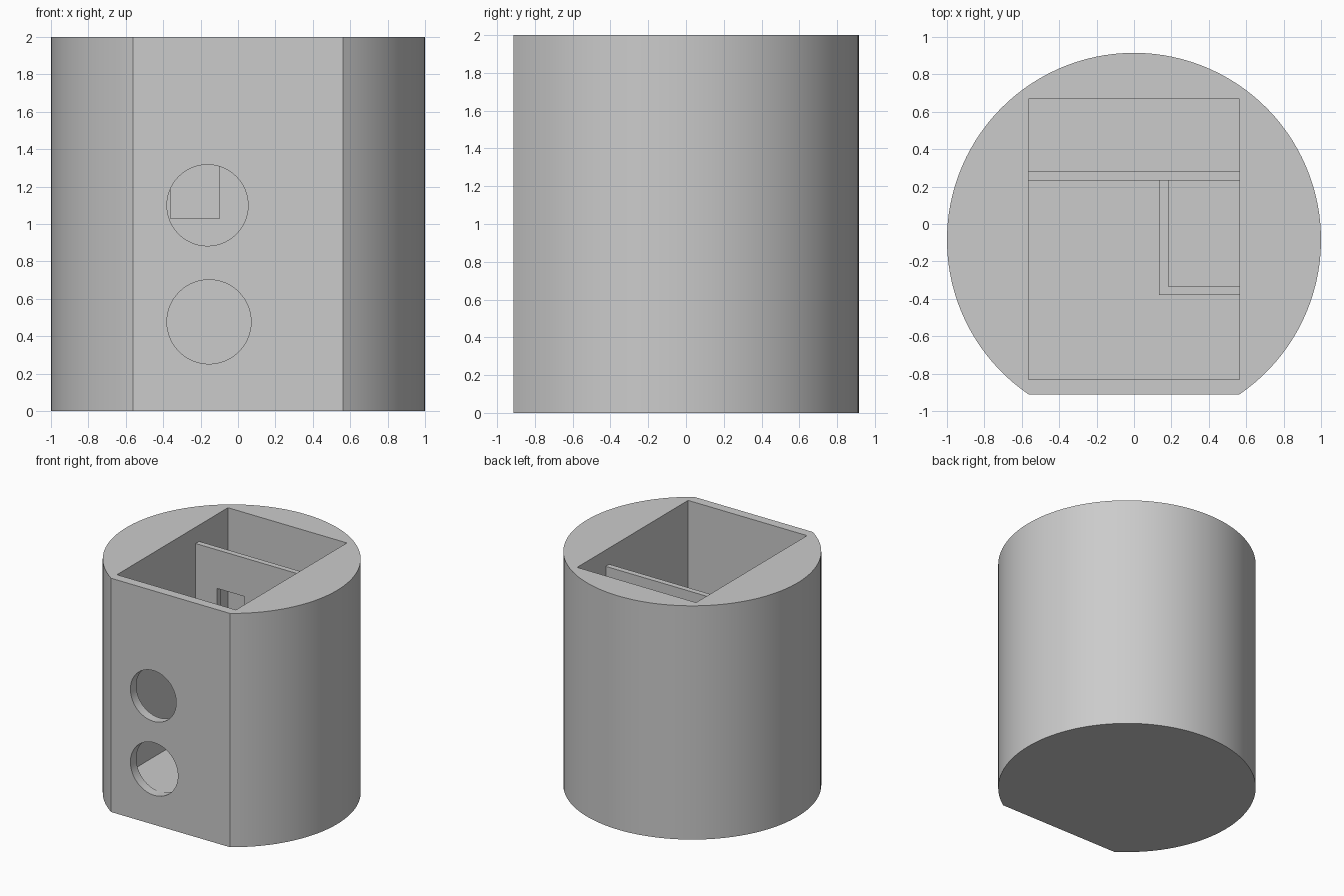
import bpy
import bmesh
from math import radians, sin, cos, asin, pi
from mathutils import Matrix

if "Cube" in bpy.data.objects:
    bpy.data.objects.remove(bpy.data.objects["Cube"], do_unlink=True)

CENTRE_Y, FLAT_Y, HEIGHT = -0.085, -0.912, 2.0
X0, X1, Y0, Y1 = -0.563, 0.563, -0.832, 0.668   # cavity limits
FLOOR = 0.25

grey = bpy.data.materials.new("light_grey")
grey.use_nodes = True
grey.diffuse_color = (0.6, 0.6, 0.6, 1)
grey.node_tree.nodes["Principled BSDF"].inputs["Base Color"].default_value = (0.6, 0.6, 0.6, 1)


def add_object(name, bm):
    bmesh.ops.recalc_face_normals(bm, faces=bm.faces)
    mesh = bpy.data.meshes.new(name)
    bm.to_mesh(mesh)
    bm.free()
    mesh.materials.append(grey)
    obj = bpy.data.objects.new(name, mesh)
    bpy.context.collection.objects.link(obj)
    return obj


def prism(name, outline, z0, z1):
    bm = bmesh.new()
    face = bm.faces.new([bm.verts.new((x, y, z0)) for x, y in outline])
    top = bmesh.ops.extrude_face_region(bm, geom=[face])["geom"]
    verts = [v for v in top if isinstance(v, bmesh.types.BMVert)]
    bmesh.ops.translate(bm, verts=verts, vec=(0, 0, z1 - z0))
    return add_object(name, bm)


def box(name, x0, x1, y0, y1, z0, z1):
    return prism(name, [(x0, y0), (x1, y0), (x1, y1), (x0, y1)], z0, z1)


def hole_cutter(name, x, z, radius):
    bm = bmesh.new()
    bmesh.ops.create_cone(bm, cap_ends=True, segments=64, radius1=radius,
                          radius2=radius, depth=0.3)
    bmesh.ops.transform(bm, verts=bm.verts, matrix=Matrix.Translation(
        (x, FLAT_Y, z)) @ Matrix.Rotation(radians(90), 4, 'X'))
    return add_object(name, bm)


def cut(obj, cutter):
    mod = obj.modifiers.new("cut", 'BOOLEAN')
    mod.operation, mod.solver, mod.object = 'DIFFERENCE', 'EXACT', cutter
    bpy.context.view_layer.objects.active = obj
    bpy.ops.object.modifier_apply(modifier=mod.name)
    bpy.data.objects.remove(cutter, do_unlink=True)


# Round housing with a flat front
start = asin(FLAT_Y - CENTRE_Y)
sweep = pi - 2 * start
steps = 96
outline = [(cos(start + sweep * i / steps), CENTRE_Y + sin(start + sweep * i / steps))
           for i in range(steps + 1)]
housing = prism("housing", outline, 0, HEIGHT)

# Open compartment and two round front openings
cut(housing, box("cavity_cutter", X0, X1, Y0, Y1, FLOOR, HEIGHT + 0.2))
cut(housing, hole_cutter("upper_hole_cutter", -0.163, 1.1, 0.217))
cut(housing, hole_cutter("lower_hole_cutter", -0.155, 0.477, 0.225))

# Cross partition with a rectangular window
partition = box("partition", X0 - 0.01, X1 + 0.01, 0.232, 0.28, FLOOR - 0.01, 1.86)
cut(partition, box("window_cutter", -0.36, -0.1, 0.1, 0.4, 1.03, 1.53))

# L-shaped divider in the front compartment
divider = prism("corner_divider",
                [(0.135, 0.24), (0.135, -0.38), (X1 + 0.01, -0.38),
                 (X1 + 0.01, -0.335), (0.185, -0.335), (0.185, 0.24)],
                FLOOR - 0.01, 1.1)

# Smooth curved walls, keep corners crisp
bpy.ops.object.select_all(action='DESELECT')
housing.select_set(True)
bpy.context.view_layer.objects.active = housing
bpy.ops.object.shade_smooth_by_angle(angle=radians(25))
